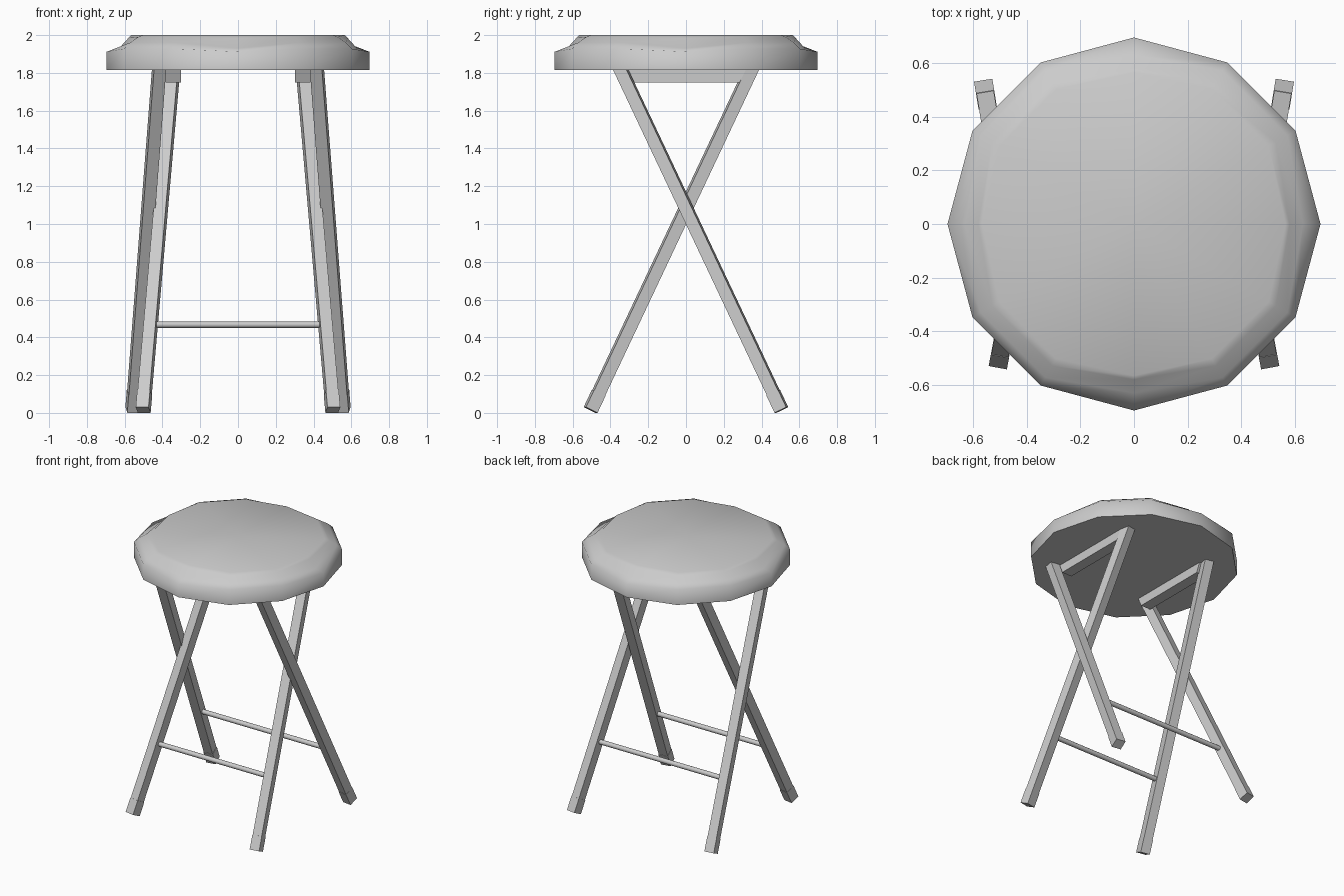
import bpy, bmesh, math
from mathutils import Vector, Matrix

if "Cube" in bpy.data.objects:
    bpy.data.objects.remove(bpy.data.objects["Cube"], do_unlink=True)

grey = bpy.data.materials.new("plain grey")
grey.use_nodes = True
GREY = (0.6, 0.6, 0.6, 1)
grey.diffuse_color = GREY
grey.node_tree.nodes["Principled BSDF"].inputs["Base Color"].default_value = GREY


def finish(bm, name, smooth=None):
    bmesh.ops.recalc_face_normals(bm, faces=bm.faces)
    mesh = bpy.data.meshes.new(name)
    bm.to_mesh(mesh)
    bm.free()
    mesh.materials.append(grey)
    obj = bpy.data.objects.new(name, mesh)
    bpy.context.collection.objects.link(obj)
    if smooth:
        bpy.ops.object.select_all(action='DESELECT')
        obj.select_set(True)
        bpy.context.view_layer.objects.active = obj
        bpy.ops.object.shade_smooth_by_angle(angle=math.radians(smooth))
    return obj


def square_bar(name, start, end, width):
    """Square bar from start to end, one cross-section axis kept level."""
    along = (end - start).normalized()
    level = along.cross(Vector((0, 0, 1))).normalized()
    rot = Matrix((level, along.cross(level), along)).transposed().to_4x4()
    size = Matrix.Diagonal((width, width, (end - start).length, 1))
    bm = bmesh.new()
    bmesh.ops.create_cube(bm, size=1, matrix=Matrix.Translation((start + end) / 2) @ rot @ size)
    return finish(bm, name)


# Padded twelve-sided seat: the cushion edge is pinched at the four axis corners
pinched = [(0.695, 1.815), (0.695, 1.912), (0.63, 1.93), (0.58, 1.985), (0.565, 2.0)]
rounded = [(0.695, 1.815), (0.695, 1.928), (0.66, 1.96), (0.61, 1.99), (0.58, 2.0)]
SIDES = 12
bm = bmesh.new()
rings = []
for level in range(len(pinched)):
    ring = []
    for i in range(SIDES):
        r, z = (pinched if i % 3 == 0 else rounded)[level]
        a = math.tau * i / SIDES
        ring.append(bm.verts.new((r * math.cos(a), r * math.sin(a), z)))
    rings.append(ring)
for low, high in zip(rings, rings[1:]):
    for i in range(SIDES):
        j = (i + 1) % SIDES
        bm.faces.new((low[i], low[j], high[j], high[i]))
bm.faces.new(rings[0][::-1])
centre = bm.verts.new((0, 0, 2.0))
for i in range(SIDES):
    bm.faces.new((rings[-1][i], rings[-1][(i + 1) % SIDES], centre))
finish(bm, "seat", 80)

# Crossed legs with end caps: front feet on the inner pair, back feet on the outer pair
LEG = 0.065
for pair, foot_x, top_x, front in (("front", 0.502, 0.343, -1), ("back", 0.557, 0.417, 1)):
    for side, s in (("left", 1), ("right", -1)):
        foot = Vector((s * foot_x, front * 0.505, 0.0155))
        top = Vector((s * top_x, -front * 0.352, 1.83))
        square_bar(f"{pair}_{side}_leg", foot + (top - foot) * 0.01, top, LEG)
        square_bar(f"{pair}_{side}_foot_cap", foot, foot.lerp(top, 0.05), LEG + 0.004)

    # Round rung joining the pair
    at = foot.lerp(top, (0.467 - foot.z) / (top.z - foot.z))
    bm = bmesh.new()
    bmesh.ops.create_cone(
        bm, cap_ends=True, segments=12, radius1=0.017, radius2=0.017, depth=2 * abs(at.x),
        matrix=Matrix.Translation((0, at.y, at.z)) @ Matrix.Rotation(math.pi / 2, 4, 'Y'))
    finish(bm, f"{pair}_rung", 40)

# Rails under the seat, ends cut to the slope of the legs
for side, s in (("left", 1), ("right", -1)):
    bm = bmesh.new()
    bmesh.ops.create_cube(bm, size=1, matrix=Matrix.Translation((s * 0.343, 0, 1.785))
                          @ Matrix.Diagonal((0.08, 0.64, 0.07, 1)))
    for v in bm.verts:
        if v.co.z < 1.785:
            v.co.y *= 0.9
    finish(bm, f"{side}_seat_rail")
